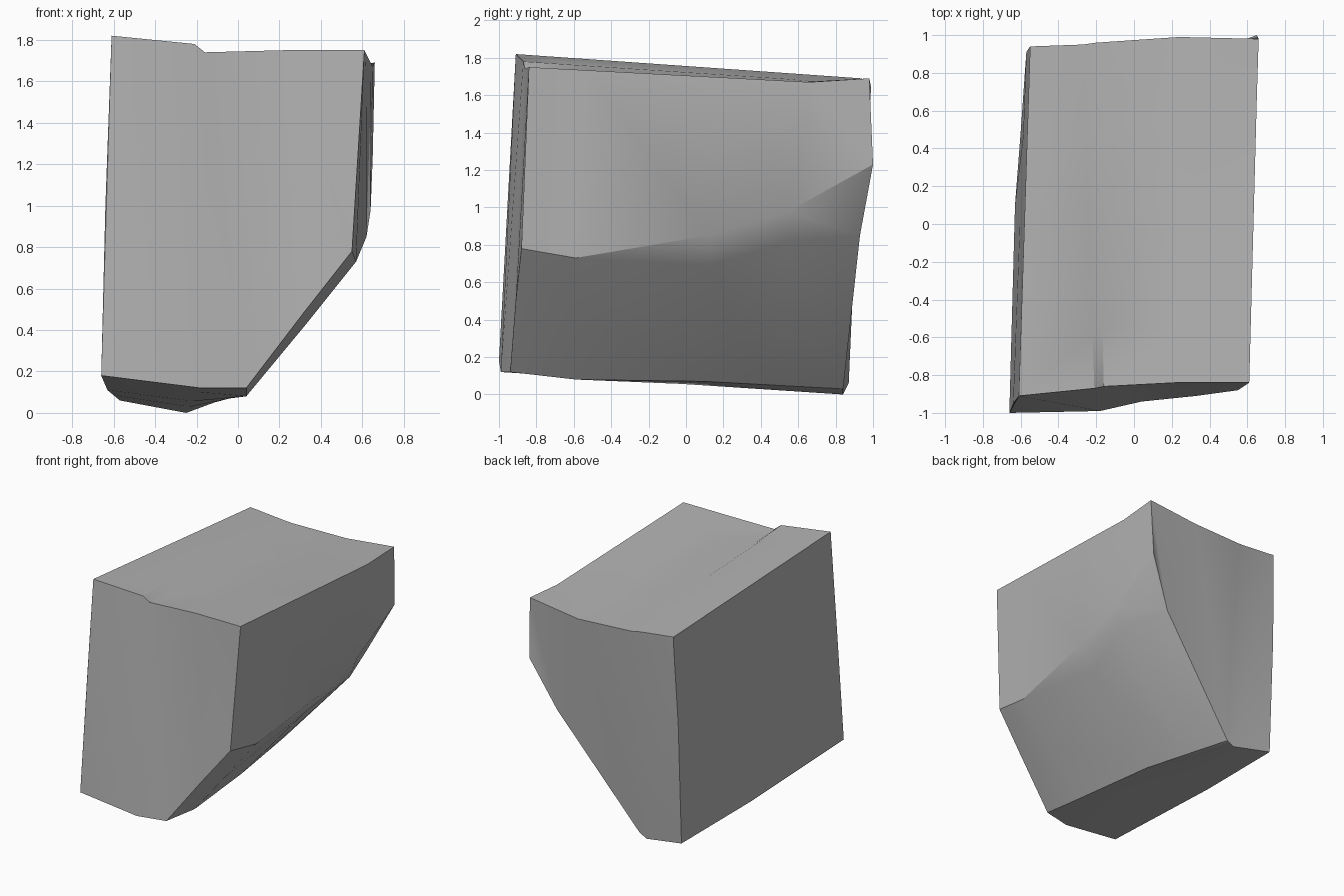
import bpy
import bmesh
import math
from mathutils import Vector

default_cube = bpy.data.objects.get("Cube")
if default_cube:
    bpy.data.objects.remove(default_cube, do_unlink=True)

# Fractions of the length, front to back, at which the rock is sectioned
STATIONS = (0, .16, .53, .76, 1)


def rail(front, back, **knots):
    """Sample an edge running front to back, bent through optional knots."""
    path = {0: Vector(front), len(STATIONS) - 1: Vector(back)}
    names = {"near": 1, "middle": 2, "far": 3}
    for name, point in knots.items():
        path[names[name]] = Vector(point)
    known = sorted(path)
    samples = []
    for index, station in enumerate(STATIONS):
        if index in path:
            samples.append(path[index])
            continue
        before = max(k for k in known if k < index)
        after = min(k for k in known if k > index)
        span = STATIONS[after] - STATIONS[before]
        factor = (station - STATIONS[before]) / span
        samples.append(path[before].lerp(path[after], factor))
    return samples


def stone_material(name, value):
    material = bpy.data.materials.new(name)
    material.use_nodes = True
    colour = (value, value, value, 1)
    material.diffuse_color = colour
    shader = material.node_tree.nodes["Principled BSDF"]
    shader.inputs["Base Color"].default_value = colour
    shader.inputs["Roughness"].default_value = .9
    return material


# Long edges of the rock, in order around its section
left_ridge = rail(front=(-.61, -.91, 1.82), back=(-.55, .94, 1.69))
ridge_foot = rail(front=(-.21, -.87, 1.78), back=(-.27, .95, 1.66))
top_dip = rail(front=(-.16, -.86, 1.74), back=(-.2, .96, 1.65))
top_middle = rail(front=(.22, -.84, 1.75), back=(.24, .99, 1.64))
right_top = rail(front=(.61, -.84, 1.75), back=(.66, .98, 1.69),
                 far=(.65, .66, 1.67))
right_crease = rail(front=(.55, -.88, .78), back=(.65, 1, 1.23),
                    near=(.57, -.59, .73), middle=(.62, .12, .85),
                    far=(.64, .55, .98))
lower_flank = rail(front=(.33, -.91, .5), back=(.46, .93, .85),
                   near=(.33, -.6, .43), middle=(.5, .12, .69),
                   far=(.58, .55, .82))
bottom_right = rail(front=(.04, -.94, .12), back=(-.19, .84, .03),
                    near=(.04, -.59, .08), middle=(-.04, .1, .07))
bottom_middle = rail(front=(-.18, -.99, .12), back=(-.25, .84, 0))
bottom_left = rail(front=(-.66, -1, .18), back=(-.57, .87, .06),
                   middle=(-.63, .1, .11))
left_middle = rail(front=(-.64, -.95, 1), back=(-.57, .91, 1))
left_lip = rail(front=(-.61, -.89, 1.79), back=(-.55, .94, 1.64))

rails = [left_ridge, ridge_foot, top_dip, top_middle, right_top, right_crease,
         lower_flank, bottom_right, bottom_middle, bottom_left, left_middle,
         left_lip]

# Skin the rails and close both ends
bm = bmesh.new()
grid = [[bm.verts.new(point) for point in samples] for samples in rails]
for this, following in zip(grid, grid[1:] + grid[:1]):
    for step in range(len(STATIONS) - 1):
        bm.faces.new((this[step], this[step + 1],
                      following[step + 1], following[step]))
front_cap = bm.faces.new([line[0] for line in grid])
back_cap = bm.faces.new([line[-1] for line in reversed(grid)])
bmesh.ops.triangulate(bm, faces=[front_cap, back_cap])
bmesh.ops.recalc_face_normals(bm, faces=bm.faces)

mesh = bpy.data.meshes.new("rock_block")
bm.to_mesh(mesh)
bm.free()
rock = bpy.data.objects.new("rock_block", mesh)
bpy.context.collection.objects.link(rock)
mesh.materials.append(stone_material("grey_stone", .45))

# Smooth the weathered faces, keep the broken edges crisp
bpy.ops.object.select_all(action="DESELECT")
rock.select_set(True)
bpy.context.view_layer.objects.active = rock
bpy.ops.object.shade_smooth_by_angle(angle=math.radians(30))
